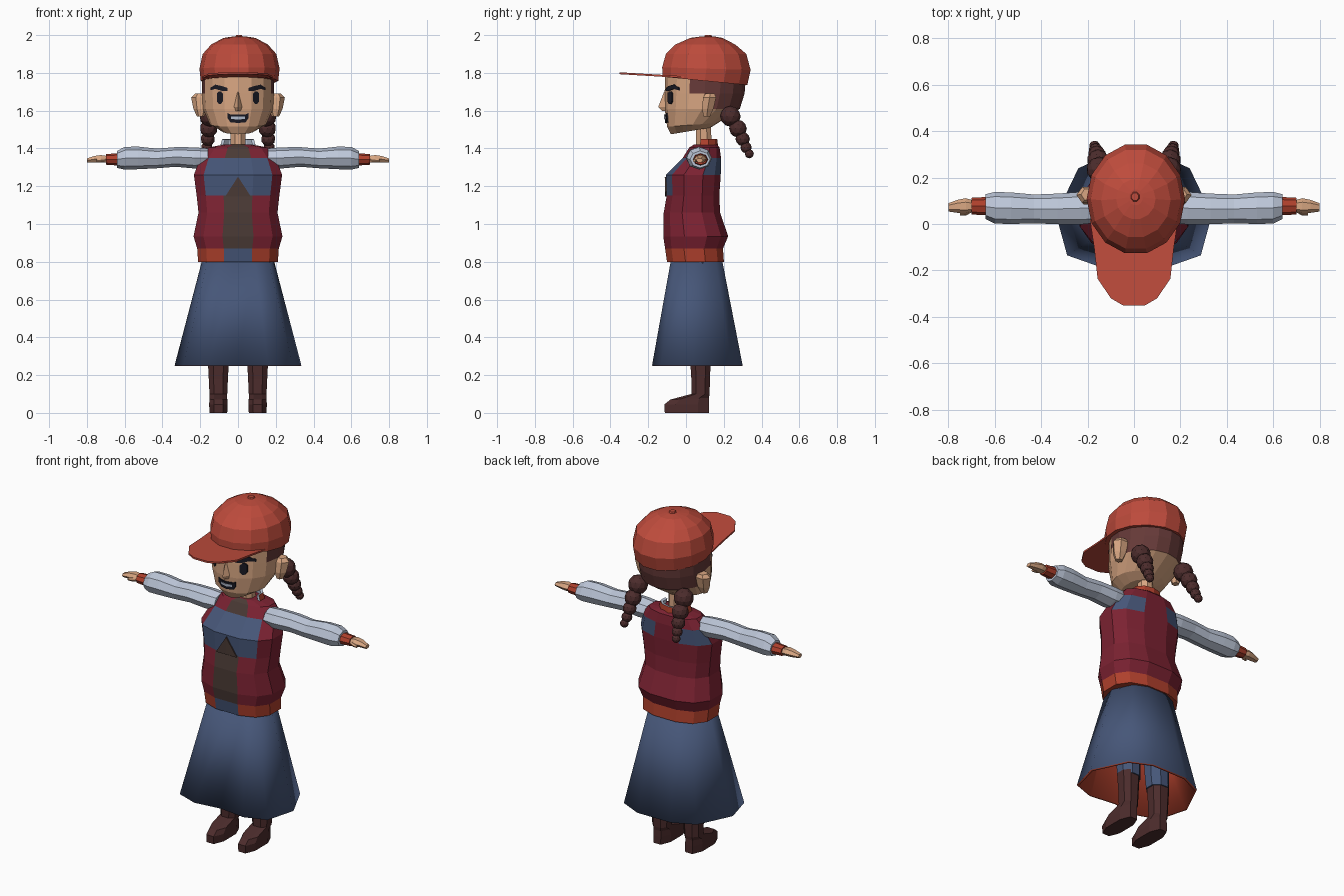
import bpy, bmesh, math
from mathutils import Vector
from mathutils.bvhtree import BVHTree

cube = bpy.data.objects.get("Cube")
if cube:
    bpy.data.objects.remove(cube, do_unlink=True)


def material(name, r, g, b):
    lin = [(c / 255 / 12.92) if c < 11 else ((c / 255 + 0.055) / 1.055) ** 2.4 for c in (r, g, b)]
    m = bpy.data.materials.new(name)
    m.use_nodes = True
    m.diffuse_color = (*lin, 1)
    m.node_tree.nodes["Principled BSDF"].inputs["Base Color"].default_value = (*lin, 1)
    return m


CAP = material("cap red", 190, 75, 60)
TRIM = material("rust trim", 175, 64, 44)
MAROON = material("jacket maroon", 124, 34, 50)
BLUE = material("denim blue", 70, 86, 120)
GREY = material("sleeve grey", 190, 200, 218)
SKIN = material("skin", 216, 166, 130)
HAIR = material("hair brown", 102, 58, 56)
DARK = material("dark brown", 76, 44, 44)
SHIRT = material("shirt brown", 74, 58, 53)
BLACK = material("black", 26, 26, 36)


def finish(name, bm, mats, rule=None, mirror=False):
    """Turn a bmesh into an object, colouring faces by a rule on their centre."""
    bmesh.ops.recalc_face_normals(bm, faces=bm.faces[:])
    if rule:
        for f in bm.faces:
            f.material_index = rule(f.calc_center_median())
    me = bpy.data.meshes.new(name)
    bm.to_mesh(me)
    bm.free()
    for m in mats:
        me.materials.append(m)
    ob = bpy.data.objects.new(name, me)
    bpy.context.collection.objects.link(ob)
    if mirror:
        ob.modifiers.new("mirror", "MIRROR")
    return ob


def skin(name, rings, mats, rule=None, mirror=False, caps=True):
    """Bridge a list of equal point rings."""
    bm = bmesh.new()
    vs = [[bm.verts.new(p) for p in r] for r in rings]
    n = len(vs[0])
    for a, b in zip(vs, vs[1:]):
        for i in range(n):
            j = (i + 1) % n
            bm.faces.new((a[i], a[j], b[j], b[i]))
    if caps:
        bm.faces.new(vs[0])
        bm.faces.new(vs[-1])
    return finish(name, bm, mats, rule, mirror)


def loop(n, off=0, p=1):
    for i in range(n):
        a = 2 * math.pi * (i + off) / n
        yield [math.copysign(abs(v) ** p, v) for v in (math.cos(a), math.sin(a))]


def upright(rows, n=8, cx=0, off=0.5, p=1):
    """Rings up z; each row is z, half width, front y, back y, rise at the back."""
    return [[(cx + rx * c, (y0 + y1) / 2 + (y1 - y0) / 2 * s, z + tilt * (s + 1) / 2)
             for c, s in loop(n, off, p)] for z, rx, y0, y1, tilt in rows]


def sideways(rows, n=8, off=0):
    """Rings along x; each row is x, centre y, centre z, half depth, half height."""
    return [[(x, cy + ry * c, cz + rz * s) for c, s in loop(n, off)]
            for x, cy, cz, ry, rz in rows]


def decal(name, target, cols, mat, mirror=False, lift=0.007):
    """Thin plate laid on the front of a target; columns are x, low z, high z."""
    me = target.data
    tree = BVHTree.FromPolygons([v.co for v in me.vertices], [p.vertices[:] for p in me.polygons])
    rings = []
    for x, lo, hi in cols:
        y = [tree.ray_cast(Vector((x, -1, z)), Vector((0, 1, 0)))[0].y for z in (lo, hi)]
        rings.append([(x, y[0] + 0.002, lo), (x, y[0] - lift, lo),
                      (x, y[1] - lift, hi), (x, y[1] + 0.002, hi)])
    return skin(name, rings, [mat], mirror=mirror)


def lined(ob, thickness):
    """Give an open shell thickness, with the second material inside."""
    m = ob.modifiers.new("lining", "SOLIDIFY")
    m.thickness, m.offset = thickness, -1
    m.material_offset = m.material_offset_rim = 1


# Head with hair at the sides and back
def head_rule(c):
    return int((c.y > 0.1 and c.z > 1.61) or (c.y > 0.03 and c.z > 1.69))


head = skin("head", upright([
    (1.475, 0.085, -0.08, 0.13, 0.035), (1.515, 0.148, -0.1, 0.17, 0.02),
    (1.61, 0.186, -0.113, 0.285, 0), (1.69, 0.19, -0.113, 0.31, 0),
    (1.81, 0.19, -0.11, 0.32, 0)], 16, 0, 0), [SKIN, HAIR], head_rule)
skin("neck", upright([(1.37, 0.042, 0.05, 0.14, 0), (1.54, 0.042, 0.05, 0.135, 0)]), [SKIN])
skin("ears", upright([
    (1.57, 0.02, 0.09, 0.13, 0), (1.61, 0.038, 0.08, 0.15, 0),
    (1.67, 0.05, 0.085, 0.165, 0), (1.69, 0.03, 0.1, 0.155, 0)], 6, 0.198, 0), [SKIN], mirror=True)
skin("nose", [[(-0.01, -0.1, 1.7), (0, -0.116, 1.7), (0.01, -0.1, 1.7)],
              [(-0.026, -0.1, 1.62), (0, -0.147, 1.62), (0.026, -0.1, 1.62)],
              [(-0.02, -0.1, 1.598), (0, -0.125, 1.598), (0.02, -0.1, 1.598)]], [SKIN])

# Painted face
decal("eyes", head, [(0.08, 1.65, 1.69), (0.09, 1.636, 1.702), (0.102, 1.636, 1.702),
                     (0.112, 1.65, 1.69)], BLACK, True)
decal("eyebrows", head, [(0.055, 1.705, 1.72), (0.085, 1.705, 1.73), (0.12, 1.715, 1.738),
                         (0.145, 1.708, 1.722)], BLACK, True)
decal("mouth", head, [(-0.055, 1.56, 1.588), (-0.04, 1.538, 1.58), (0, 1.535, 1.58),
                      (0.04, 1.538, 1.58), (0.055, 1.56, 1.588)], BLACK)
decal("teeth", head, [(-0.036, 1.556, 1.568), (0, 1.553, 1.568), (0.036, 1.556, 1.568)],
      GREY, lift=0.0095)

# Cap
skin("cap_crown", upright([
    (1.78, 0.205, -0.13, 0.33, -0.045), (1.83, 0.212, -0.132, 0.348, -0.015),
    (1.9, 0.195, -0.112, 0.325, 0), (1.95, 0.15, -0.06, 0.265, 0),
    (1.985, 0.085, 0.02, 0.195, 0), (1.993, 0.03, 0.08, 0.15, 0)], 14, 0.008, 0), [CAP])
skin("cap_button", upright([(1.985, 0.024, 0.09, 0.145, 0), (2.0, 0.016, 0.1, 0.135, 0)],
                           8, 0.005), [CAP])
half = [(0.19, 0.02), (0.172, -0.1), (0.157, -0.235), (0.1, -0.32), (0.045, -0.352)]
outline = half + [(-x, y) for x, y in reversed(half)]
skin("cap_brim", [[(x, y, z - 0.06 * (y + 0.1)) for x, y in outline] for z in (1.778, 1.788)], [CAP])

# Braids
bm = bmesh.new()
for x, y, z, r in [(0.15, 0.235, 1.57, 0.055), (0.155, 0.275, 1.505, 0.047),
                   (0.16, 0.3, 1.45, 0.038), (0.165, 0.318, 1.405, 0.03),
                   (0.17, 0.335, 1.372, 0.024)]:
    new = bmesh.ops.create_icosphere(bm, subdivisions=2, radius=r)["verts"]
    bmesh.ops.translate(bm, verts=new, vec=(x, y, z))
finish("braids", bm, [DARK], mirror=True)


# Jacket body with shirt front, yoke and hem
def torso_rule(c):
    front, x = c.y < 0.03, abs(c.x)
    if c.z < 0.87:
        return 2 if front and x < 0.05 else 1
    if front and x < 0.05:
        return 3 if c.z < 1.15 or c.z > 1.36 else 2
    if 1.15 < c.z < 1.36 and front and x < 0.16:
        return 2
    if 1.26 < c.z < 1.35 and c.y > 0.1 and x > 0.09:
        return 2
    return 0


torso = skin("jacket_body", upright([
    (0.8, 0.217, -0.105, 0.205, 0), (0.87, 0.222, -0.115, 0.2, 0),
    (0.935, 0.242, -0.125, 0.228, 0), (1.06, 0.215, -0.122, 0.185, 0),
    (1.15, 0.225, -0.106, 0.18, 0), (1.26, 0.24, -0.11, 0.188, 0),
    (1.35, 0.205, -0.02, 0.188, 0), (1.405, 0.16, 0.015, 0.18, 0),
    (1.42, 0.08, 0.04, 0.165, 0)], 12, 0, 0.5, 0.8), [MAROON, TRIM, BLUE, SHIRT], torso_rule)
decal("shirt_point", torso, [(-0.065, 1.145, 1.15), (0, 1.145, 1.25), (0.065, 1.145, 1.15)], SHIRT)

# Open collar
collar = skin("collar", upright([(1.385, 0.105, 0.02, 0.172, 0.01),
                                 (1.45, 0.088, 0.03, 0.165, 0)], 10, 0, 0.5),
              [TRIM, GREY], caps=False)
bm = bmesh.new()
bm.from_mesh(collar.data)
gap = [f for f in bm.faces if f.calc_center_median().y < 0.06]
bmesh.ops.delete(bm, geom=gap, context="FACES")
bm.to_mesh(collar.data)
bm.free()
lined(collar, 0.015)

# Arms
skin("sleeves", sideways([
    (0.16, 0.07, 1.35, 0.065, 0.05), (0.23, 0.068, 1.35, 0.07, 0.056),
    (0.33, 0.065, 1.355, 0.066, 0.052), (0.43, 0.065, 1.347, 0.062, 0.052),
    (0.53, 0.068, 1.35, 0.068, 0.06), (0.6, 0.07, 1.348, 0.068, 0.06),
    (0.64, 0.075, 1.342, 0.053, 0.045)]), [GREY], mirror=True)
skin("cuffs", sideways([(0.625, 0.077, 1.342, 0.04, 0.033),
                        (0.7, 0.077, 1.342, 0.036, 0.028)]), [TRIM], mirror=True)
skin("hands", sideways([
    (0.69, 0.077, 1.342, 0.024, 0.02), (0.725, 0.077, 1.345, 0.034, 0.023),
    (0.76, 0.076, 1.343, 0.028, 0.02), (0.8, 0.072, 1.337, 0.018, 0.012)], 6), [SKIN], mirror=True)
skin("thumbs", sideways([(0.7, 0.065, 1.34, 0.015, 0.015), (0.725, 0.05, 1.338, 0.014, 0.012),
                         (0.75, 0.043, 1.335, 0.007, 0.008)], 6), [SKIN], mirror=True)

# Lined skirt, flaring from the waist
half = [(0.16, -0.18), (0.288, -0.135), (0.336, 0.04), (0.24, 0.24), (0.11, 0.3)]
hem = [(0, -0.16)] + half + [(-x, y) for x, y in reversed(half)]
skirt = skin("skirt", [[(x * k, 0.05 + (y - 0.05) * k, z) for x, y in hem]
                       for k, z in ((1, 0.25), (0.54, 0.84))], [BLUE, TRIM], caps=False)
lined(skirt, 0.012)
bpy.context.view_layer.objects.active = skirt
skirt.select_set(True)
bpy.ops.object.shade_smooth_by_angle(angle=math.radians(28))
skirt.select_set(False)

# Legs and boots
skin("trouser_legs", upright([(0.27, 0.064, 0.012, 0.142, 0), (0.34, 0.068, 0.005, 0.14, 0),
                              (0.8, 0.08, -0.03, 0.14, 0)], 8, 0.1), [BLUE], mirror=True)
skin("boots", upright([
    (0, 0.05, -0.12, 0.13, 0), (0.045, 0.052, -0.122, 0.13, 0), (0.07, 0.05, -0.09, 0.128, 0.01),
    (0.1, 0.05, 0.025, 0.128, 0), (0.18, 0.054, 0.025, 0.13, 0),
    (0.29, 0.06, 0.018, 0.135, 0)], 8, 0.104, 0.5, 0.8), [DARK], mirror=True)
